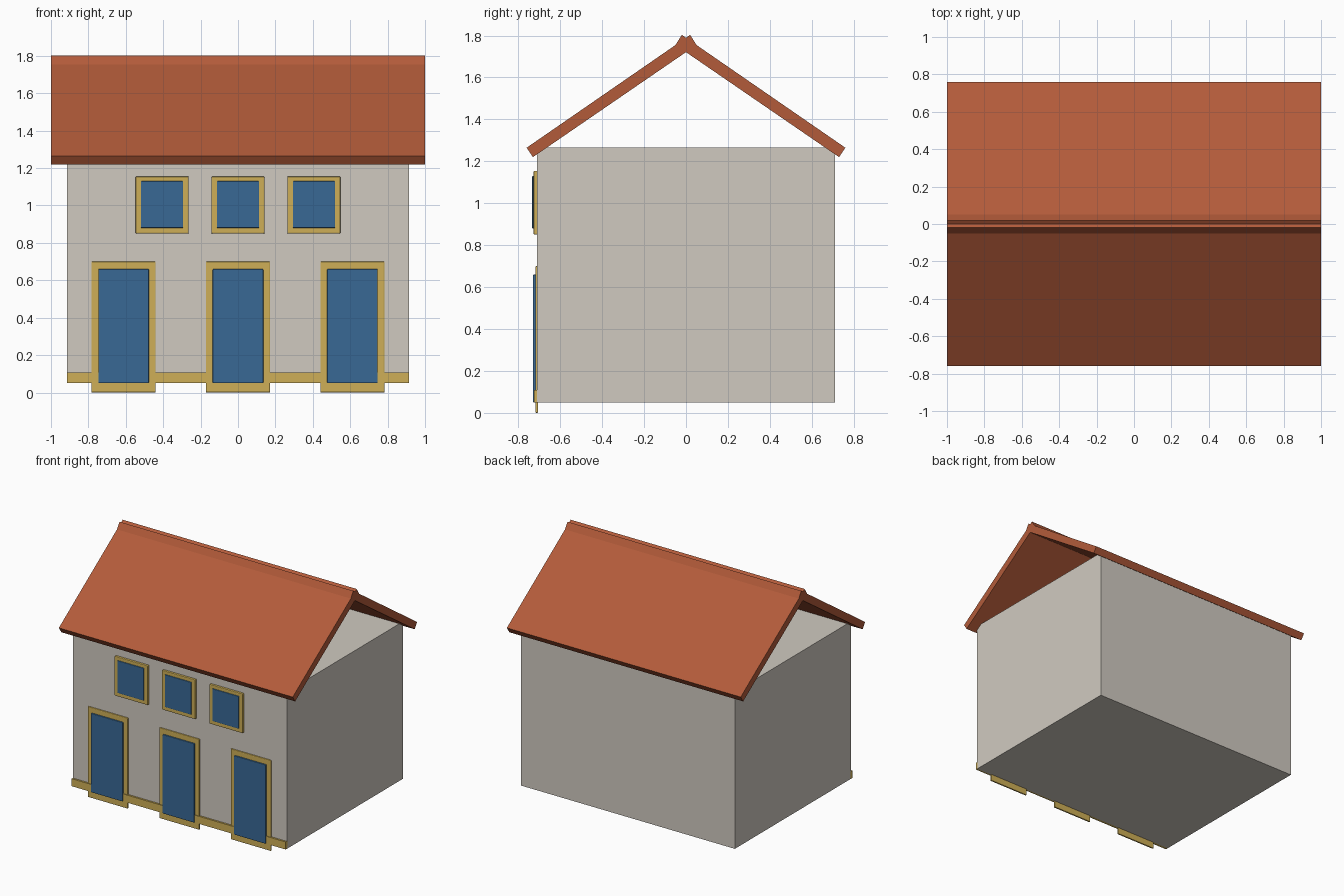
import bpy
import bmesh

old = bpy.data.objects.get("Cube")
if old:
    bpy.data.objects.remove(old, do_unlink=True)


def material(name, rgb):
    mat = bpy.data.materials.new(name)
    mat.use_nodes = True
    mat.diffuse_color = (*rgb, 1)
    mat.node_tree.nodes["Principled BSDF"].inputs["Base Color"].default_value = (*rgb, 1)
    return mat


plaster = material("pale plaster", (0.63, 0.59, 0.53))
tile = material("terracotta", (0.45, 0.105, 0.042))
trim = material("ochre trim", (0.62, 0.43, 0.095))
paint = material("blue paint", (0.04, 0.14, 0.30))


def finish(name, bm, mat, bevel=0):
    bmesh.ops.recalc_face_normals(bm, faces=bm.faces)
    mesh = bpy.data.meshes.new(name)
    bm.to_mesh(mesh)
    bm.free()
    mesh.materials.append(mat)
    obj = bpy.data.objects.new(name, mesh)
    bpy.context.collection.objects.link(obj)
    if bevel:
        mod = obj.modifiers.new("soft edges", "BEVEL")
        mod.width = bevel
        mod.segments = 2
    return obj


def prism(name, profile, axis, start, end, mat, bevel=0):
    """Extrude a 2D profile along x (profile is y, z) or y (profile is x, z)."""
    bm = bmesh.new()
    place = (lambda a, b: (start, a, b)) if axis == "x" else (lambda a, b: (a, start, b))
    face = bm.faces.new([bm.verts.new(place(a, b)) for a, b in profile])
    grown = bmesh.ops.extrude_face_region(bm, geom=[face])["geom"]
    move = (end - start, 0, 0) if axis == "x" else (0, end - start, 0)
    bmesh.ops.translate(bm, vec=move, verts=[v for v in grown if isinstance(v, bmesh.types.BMVert)])
    return finish(name, bm, mat, bevel)


def panel(name, x, half, z0, z1, front, mat, back=-0.705, bevel=0):
    rect = [(x - half, z0), (x + half, z0), (x + half, z1), (x - half, z1)]
    return prism(name, rect, "y", front, back, mat, bevel)


# House body, closed at eave height
panel("walls", 0, 0.915, 0.05, 1.265, -0.71, plaster, back=0.71)

# Two roof slabs crossing at the ridge, gables left open
for side, s in (("front", 1), ("back", -1)):
    slab = [(-0.76, 1.265), (-0.73, 1.22), (0.05, 1.755), (0.02, 1.803)]
    prism(side + "_roof_slab", [(s * y, z) for y, z in slab], "x", -1, 1, tile)

# Band along the foot of the front wall
panel("base_band", 0, 0.915, 0.05, 0.108, -0.724, trim)

# Doors and windows with their surrounds
for side, s in (("right", -1), ("middle", 0), ("left", 1)):
    x = s * 0.612
    panel(side + "_door_surround", x, 0.172, 0, 0.70, -0.719, trim, bevel=0.005)
    panel(side + "_door", x, 0.135, 0.05, 0.66, -0.73, paint, bevel=0.004)
    x = s * 0.406
    panel(side + "_window_surround", x, 0.142, 0.85, 1.155, -0.727, trim, bevel=0.005)
    panel(side + "_window", x, 0.113, 0.88, 1.13, -0.734, paint, bevel=0.004)
